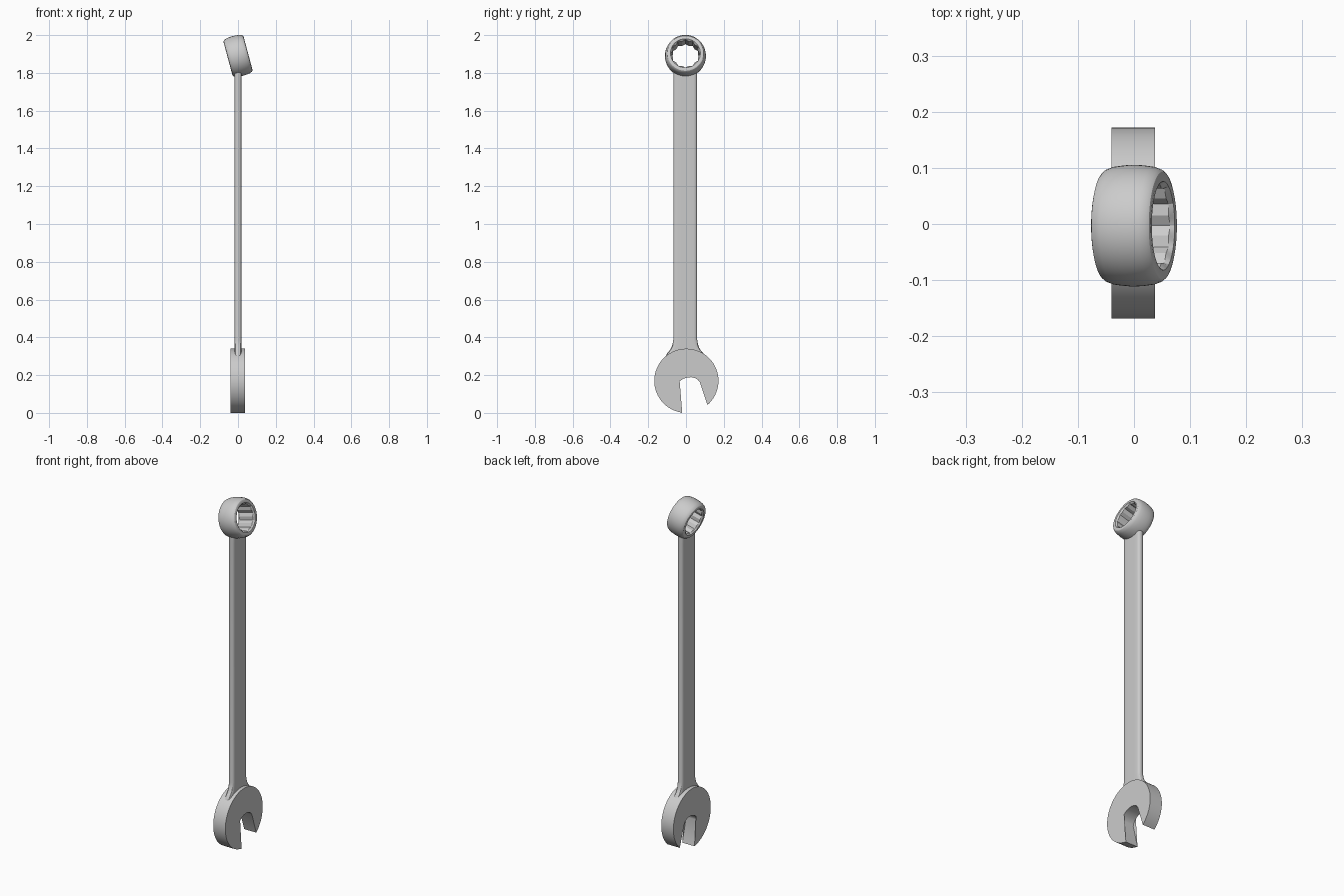
import bpy, bmesh
from math import sin, cos, pi, radians, sqrt

if "Cube" in bpy.data.objects:
    bpy.data.objects.remove(bpy.data.objects["Cube"])


def finish(bm, name, angle=30):
    bmesh.ops.recalc_face_normals(bm, faces=bm.faces)
    me = bpy.data.meshes.new(name)
    bm.to_mesh(me)
    bm.free()
    ob = bpy.data.objects.new(name, me)
    bpy.context.collection.objects.link(ob)
    bpy.ops.object.select_all(action='DESELECT')
    ob.select_set(True)
    bpy.context.view_layer.objects.active = ob
    bpy.ops.object.shade_smooth_by_angle(angle=radians(angle))
    return ob


def bridge(bm, a, b):
    n = len(a)
    for i in range(n):
        j = (i + 1) % n
        bm.faces.new((a[i], a[j], b[j], b[i]))


# Open jaw: round plate with a slot tilted 15 degrees
CY, CZ, R = 0.002, 0.17, 0.17
outline = []
for i in range(57):
    a = radians(-49 + (262.5 + 49) * i / 56)
    outline.append((CY + R * cos(a), CZ + R * sin(a)))
outline[-1] = (-0.02, 0.0)
outline += [(-0.054, 0.136), (-0.05, 0.15), (-0.036, 0.166), (-0.017, 0.179),
            (0.005, 0.187), (0.028, 0.189), (0.048, 0.184), (0.063, 0.175),
            (0.073, 0.162)]
bm = bmesh.new()
back = [bm.verts.new((-0.04, y, z)) for y, z in outline]
front = [bm.verts.new((0.037, y, z)) for y, z in outline]
bridge(bm, back, front)
caps = [bm.faces.new(back), bm.faces.new(front)]
bmesh.ops.triangulate(bm, faces=caps)
finish(bm, "open_jaw")

# Handle: flat bar with rounded edges, flared into the jaw
T, HW, HY = 0.018, 0.063, -0.004
half = [(0.0, T), (0.022, T), (0.045, T), (0.054, 0.0165), (0.060, 0.012), (0.063, 0.005)]
quarter = [(y, x) for y, x in half]
section = quarter + [(y, -x) for y, x in reversed(quarter)]
section += [(-y, -x) for y, x in quarter[1:]] + [(-y, x) for y, x in reversed(quarter[1:])]
bm = bmesh.new()
rows = []
for z, w in [(0.29, 0.105), (0.315, 0.097), (0.33, 0.083), (0.345, 0.074),
             (0.365, 0.067), (0.39, HW), (1.76, HW)]:
    rows.append([bm.verts.new((x, HY + y * w / HW, z)) for y, x in section])
# upper end follows the curve of the ring wall
rows.append([bm.verts.new((x, HY + y, 1.89 - sqrt(0.09 ** 2 - y * y))) for y, x in section])
for a, b in zip(rows, rows[1:]):
    bridge(bm, a, b)
bm.faces.new(rows[0])
top = bm.faces.new(rows[-1])
bmesh.ops.triangulate(bm, faces=[top])
finish(bm, "handle")

# Box ring: bulged collar with a twelve-point bore, tilted 15 degrees
N = 72


def bore_radius(a):
    hexes = []
    for off in (0, pi / 6):
        hexes.append(0.0665 / cos(((a + off) % (pi / 3)) - pi / 6))
    return max(hexes)


profile = [(-0.046, None), (-0.054, 0.079), (-0.055, 0.090), (-0.053, 0.096),
           (-0.048, 0.1005), (-0.036, 0.105), (-0.018, 0.1075), (0, 0.1085)]
profile += [(-t, r) for t, r in reversed(profile[:-1])]
bm = bmesh.new()
loops = []
for t, r in profile:
    loop = []
    for i in range(N):
        a = 2 * pi * i / N
        rr = r or bore_radius(a)
        loop.append(bm.verts.new((t, rr * cos(a), rr * sin(a))))
    loops.append(loop)
for i in range(len(loops)):
    bridge(bm, loops[i], loops[(i + 1) % len(loops)])
ring = finish(bm, "box_ring", 25)
ring.rotation_euler = (0, radians(-15), 0)
ring.location = (0, -0.003, 1.89)
